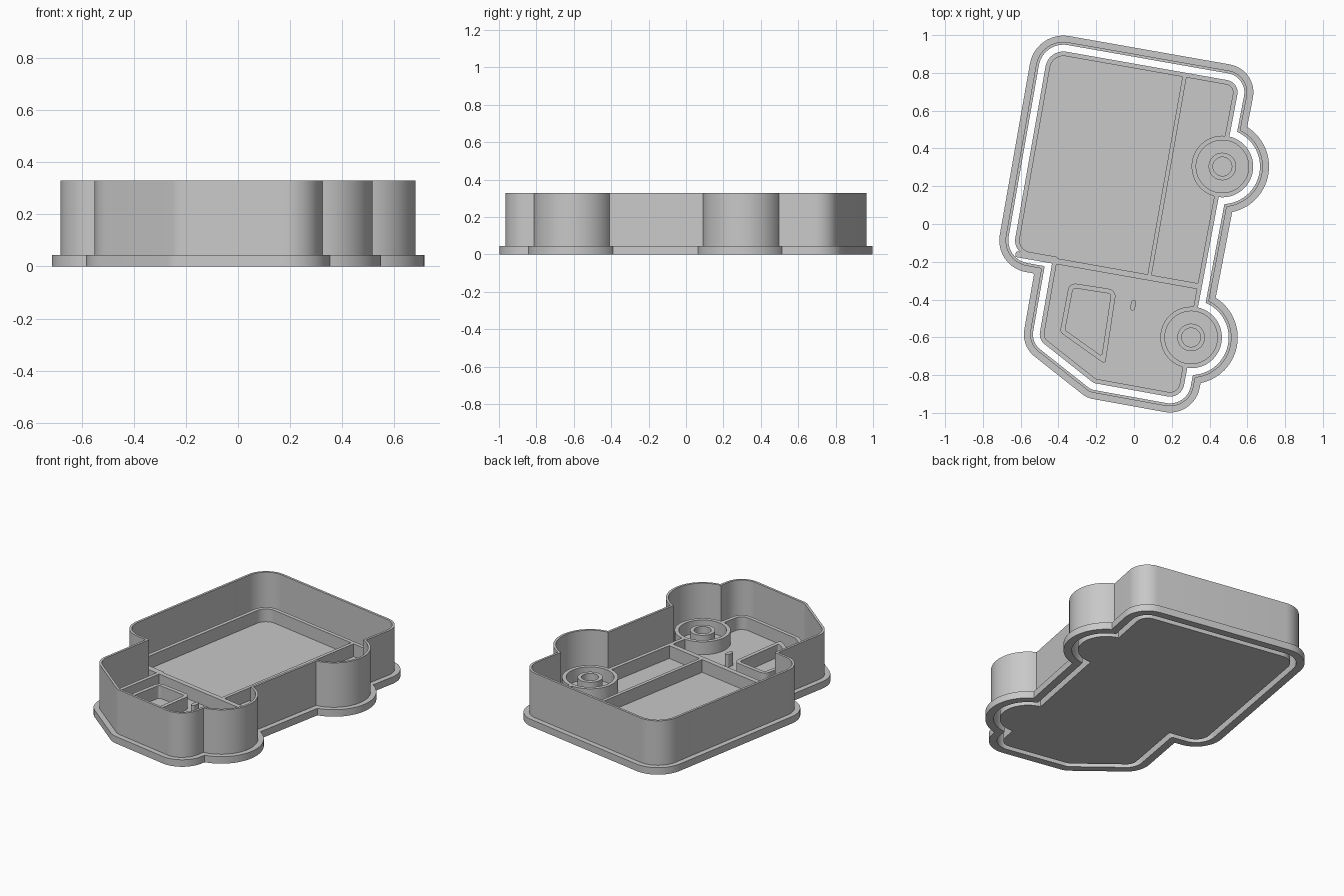
import bpy, bmesh, math
from mathutils import Vector

cube = bpy.data.objects.get("Cube")
if cube:
    bpy.data.objects.remove(cube)

grey = bpy.data.materials.new("light_grey_plastic")
grey.use_nodes = True
COLOUR = (0.58, 0.58, 0.58, 1)
grey.diffuse_color = COLOUR
grey.node_tree.nodes["Principled BSDF"].inputs["Base Color"].default_value = COLOUR

TILT = math.radians(-10)
FLOOR, RIDGE, WALL = 0.04, 0.122, 0.33

# Van outline, anticlockwise: corner u, corner v, corner radius
BODY = [(0.492, -0.953, 0.16), (0.505, 0.92, 0.15), (-0.69, 0.92, 0.18),
        (-0.69, -0.35, 0.17), (-0.475, -0.35, 0.01), (-0.475, -0.74, 0.15),
        (-0.085, -0.95, 0.12)]
# Wheel centre u, v, and u of the body edge beside it
WHEELS = {"front": (0.402, -0.539, 0.494), "rear": (0.408, 0.381, 0.501)}
WHEEL_R = 0.247
EDGE, RIM = 0.084, 0.108


def circle(centre, r, n=64):
    return [Vector((centre[0] + r * math.cos(math.tau * i / n),
                    centre[1] + r * math.sin(math.tau * i / n))) for i in range(n)]


def rounded(corners, inset=0.0, steps=12):
    """Inset polygon with filleted corners; one point list per corner."""
    result, n = [], len(corners)
    for i in range(n):
        a, p, b = (Vector(corners[j % n][:2]) for j in (i - 1, i, i + 1))
        d1, d2 = (p - a).normalized(), (b - p).normalized()
        turn = math.atan2(d1.cross(d2), d1.dot(d2))
        side = 1 if turn > 0 else -1
        n1 = Vector((-d1.y, d1.x))
        n2 = Vector((-d2.y, d2.x))
        mid = (n1 + n2).normalized() / math.cos(turn / 2)
        # Outer corners tighten as they move in, inner corners stay sharp
        r = max(corners[i][2] - inset, 0.008)
        centre = p + mid * (inset + side * r)
        start = math.atan2(-n1.y * side, -n1.x * side)
        result.append([centre + r * Vector((math.cos(start + turn * k / steps),
                                            math.sin(start + turn * k / steps)))
                       for k in range(steps + 1)])
    return result


def outline(inset):
    """Van silhouette with the two wheel bulges on its right-hand edge."""
    corners = rounded(BODY, inset)
    points = list(corners[0])
    r = WHEEL_R - inset
    for cu, cv, edge in WHEELS.values():
        half = math.acos((edge - inset - cu) / r)
        for k in range(37):
            t = -half + 2 * half * k / 36
            points.append(Vector((cu + r * math.cos(t), cv + r * math.sin(t))))
    for c in corners[1:]:
        points += c
    return points


def loft(name, rings, closed):
    """Join rings of equal length; closed makes a tube, otherwise cap the ends."""
    bm = bmesh.new()
    loops = [[bm.verts.new((p.x, p.y, z)) for p in pts] for pts, z in rings]
    pairs = list(zip(loops, loops[1:]))
    if closed:
        pairs.append((loops[-1], loops[0]))
    else:
        bm.faces.new(loops[0])
        bm.faces.new(loops[-1])
    for lo, hi in pairs:
        for i in range(len(lo)):
            j = (i + 1) % len(lo)
            bm.faces.new((lo[i], lo[j], hi[j], hi[i]))
    bmesh.ops.recalc_face_normals(bm, faces=bm.faces)
    mesh = bpy.data.meshes.new(name)
    bm.to_mesh(mesh)
    bm.free()
    mesh.materials.append(grey)
    obj = bpy.data.objects.new(name, mesh)
    obj.rotation_euler.z = TILT
    bpy.context.collection.objects.link(obj)
    bpy.ops.object.select_all(action="DESELECT")
    obj.select_set(True)
    bpy.context.view_layer.objects.active = obj
    bpy.ops.object.shade_smooth_by_angle(angle=math.radians(30))


def tube(name, outer, inner):
    base = FLOOR - 0.01
    loft(name, [(outer, base), (outer, RIDGE), (inner, RIDGE), (inner, base)], True)


def bar(name, u0, u1, v0, v1, r=0.002):
    box = [(u0, v0, r), (u1, v0, r), (u1, v1, r), (u0, v1, r)]
    pts = sum(rounded(box, steps=6), [])
    loft(name, [(pts, FLOOR - 0.01), (pts, RIDGE)], False)


# Cutter wall with its flange
section = [(0, 0), (0, 0.045), (0.033, 0.045), (0.033, WALL), (0.048, WALL), (0.048, 0)]
loft("cutter_wall", [(outline(d), z) for d, z in section], True)

# Stamp plate with raised rim
section = [(EDGE, 0), (EDGE, RIDGE), (RIM, RIDGE), (RIM, FLOOR)]
loft("stamp_plate", [(outline(d), z) for d, z in section], False)

# Ridges between the box panels and the cab
bar("cab_divider", -0.59, 0.395, -0.281, -0.25)
bar("box_divider", 0.117, 0.139, -0.27, 0.825)

# Wheels, whose tyres continue the rim
for label, centre in WHEELS.items():
    tube(label + "_tyre", circle(centre, WHEEL_R - EDGE), circle(centre, WHEEL_R - RIM))
    tube(label + "_hub", circle(centre, 0.073), circle(centre, 0.05))

# Cab window frame and door handle
window = [(-0.287, -0.632, 0.03), (-0.021, -0.758, 0.012),
          (-0.031, -0.36, 0.04), (-0.283, -0.365, 0.04)]
tube("window_frame", sum(rounded(window), []), sum(rounded(window, 0.025), []))
bar("door_handle", 0.057, 0.083, -0.452, -0.397, 0.012)
